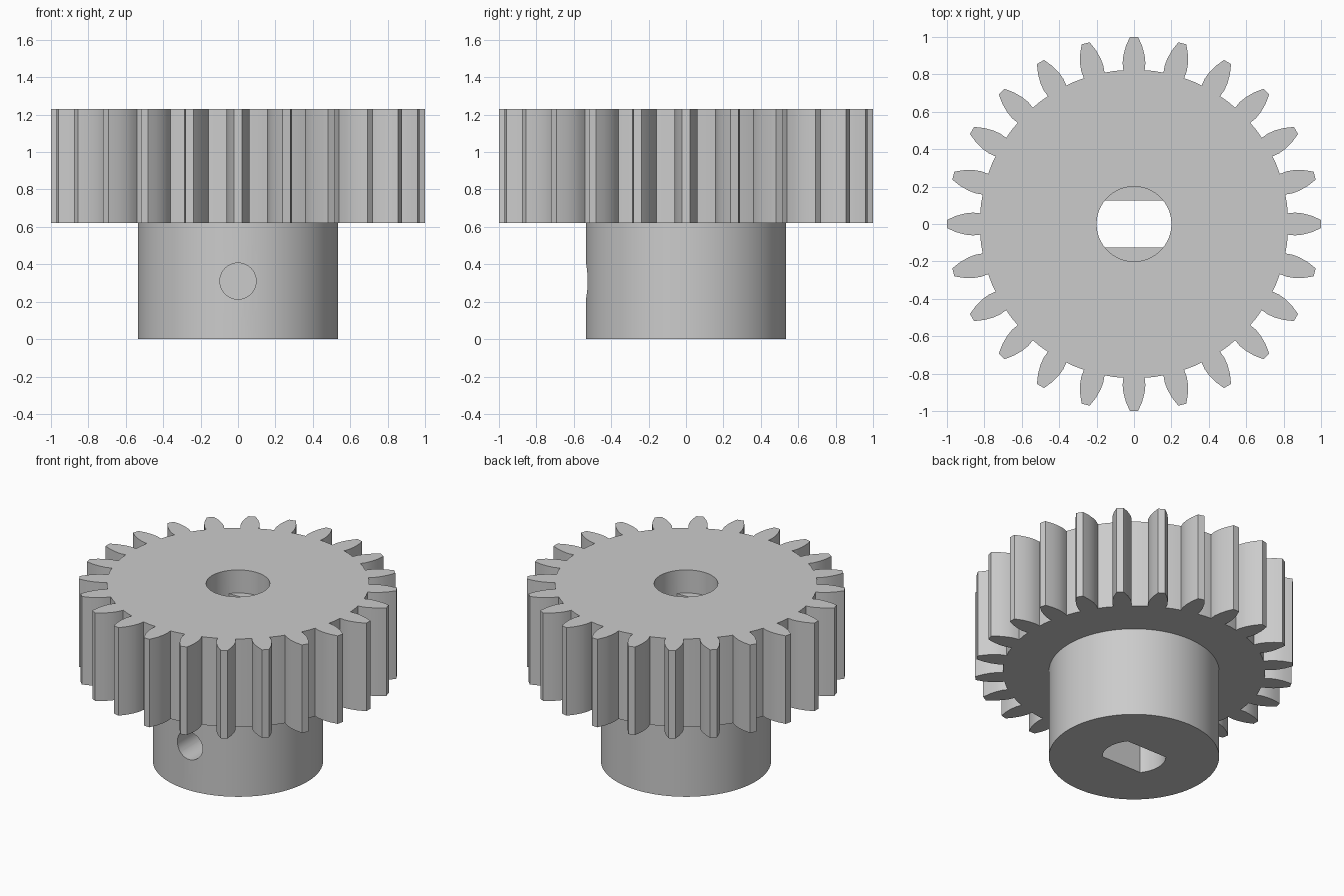
import bpy
import bmesh
from math import sin, cos, pi, radians, asin
from mathutils import Matrix

cube = bpy.data.objects.get("Cube")
if cube:
    bpy.data.objects.remove(cube, do_unlink=True)

TEETH = 24
HUB_R, BORE_R, SLOT = 0.535, 0.2, 0.125
GEAR_Z, TOP_Z, LEDGE_Z = 0.62, 1.23, 1.07

steel = bpy.data.materials.new("plain grey steel")
steel.use_nodes = True
grey = (0.6, 0.6, 0.6, 1)
steel.diffuse_color = grey
steel.node_tree.nodes["Principled BSDF"].inputs["Base Color"].default_value = grey


def prism(name, points, z0, z1, matrix=Matrix()):
    """Extrude a closed outline from z0 to z1."""
    bm = bmesh.new()
    face = bm.faces.new([bm.verts.new((x, y, z0)) for x, y in points])
    grown = bmesh.ops.extrude_face_region(bm, geom=[face])["geom"]
    verts = [g for g in grown if isinstance(g, bmesh.types.BMVert)]
    bmesh.ops.translate(bm, verts=verts, vec=(0, 0, z1 - z0))
    bmesh.ops.recalc_face_normals(bm, faces=bm.faces)
    bm.transform(matrix)
    mesh = bpy.data.meshes.new(name)
    bm.to_mesh(mesh)
    bm.free()
    mesh.materials.append(steel)
    obj = bpy.data.objects.new(name, mesh)
    bpy.context.collection.objects.link(obj)
    return obj


def arc(radius, start, end, steps):
    angles = [start + (end - start) * i / steps for i in range(steps + 1)]
    return [(radius * cos(a), radius * sin(a)) for a in angles]


def circle(radius, steps):
    return arc(radius, 0, 2 * pi, steps)[:-1]


def gear_outline():
    # One tooth pointing along +x, with curved flanks and a flat tip
    flank = [(0.822, 0.057), (0.86, 0.061), (0.9, 0.057), (0.95, 0.044), (1.0, 0.022)]
    tooth = [(x, -y) for x, y in flank] + flank[::-1]
    pitch = 2 * pi / TEETH
    tooth.append((0.825 * cos(pitch / 2), 0.825 * sin(pitch / 2)))
    return [(x * cos(a) - y * sin(a), x * sin(a) + y * cos(a))
            for a in (i * pitch for i in range(TEETH)) for x, y in tooth]


def combine(target, other, operation):
    """Apply a boolean and remove the helper solid."""
    mod = target.modifiers.new(operation.title(), "BOOLEAN")
    mod.operation = operation
    mod.solver = "EXACT"
    mod.object = other
    other.hide_render = True
    bpy.context.view_layer.objects.active = target
    bpy.ops.object.modifier_apply(modifier=mod.name)
    bpy.data.objects.remove(other, do_unlink=True)


# Toothed wheel with its hub below
gear = prism("spur_gear", gear_outline(), GEAR_Z, TOP_Z)
combine(gear, prism("hub", circle(HUB_R, 96), 0, GEAR_Z + 0.1), "UNION")

# Shaft bore: double-flat through the hub, round near the top
half = asin(SLOT / BORE_R)
flat_bore = arc(BORE_R, -half, half, 16) + arc(BORE_R, pi - half, pi + half, 16)
combine(gear, prism("flat_bore", flat_bore, -0.1, LEDGE_Z + 0.02), "DIFFERENCE")
combine(gear, prism("round_bore", circle(BORE_R, 64), LEDGE_Z, TOP_Z + 0.1), "DIFFERENCE")

# Set screw hole from the front of the hub into the bore
aim = Matrix.Translation((0, 0, 0.31)) @ Matrix.Rotation(radians(90), 4, "X")
combine(gear, prism("screw_hole", circle(0.097, 40), 0.02, 0.7, aim), "DIFFERENCE")

# Smooth round walls, crisp edges
bpy.ops.object.select_all(action="DESELECT")
gear.select_set(True)
bpy.context.view_layer.objects.active = gear
bpy.ops.object.shade_smooth_by_angle(angle=radians(30))
